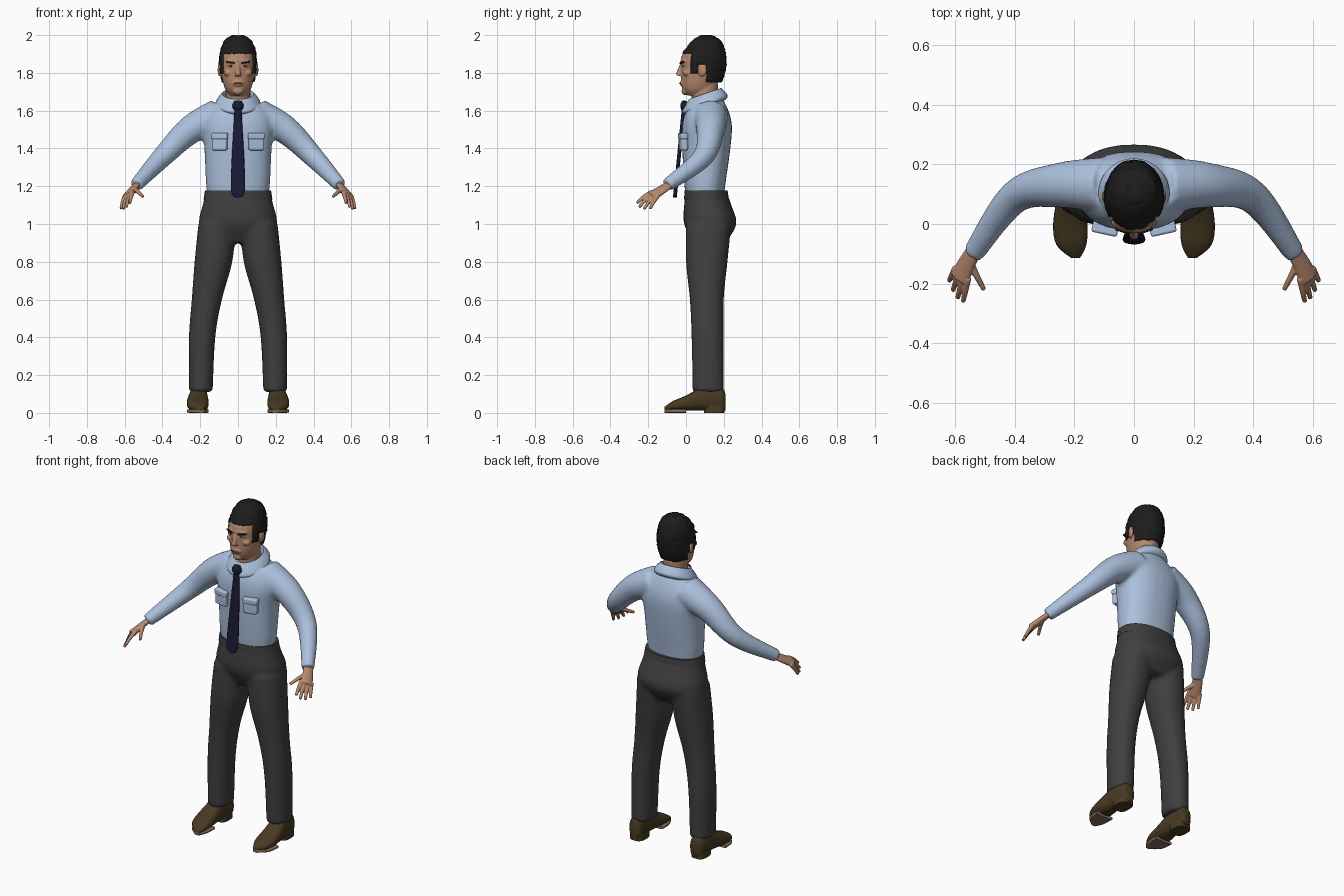
import bpy
import bmesh
import math
import random
from mathutils import Vector, Matrix

random.seed(4)
default_cube = bpy.data.objects.get("Cube")
if default_cube:
    bpy.data.objects.remove(default_cube, do_unlink=True)


def material(name, red, green, blue):
    mat = bpy.data.materials.new(name)
    mat.diffuse_color = (red, green, blue, 1)
    mat.use_nodes = True
    shader = mat.node_tree.nodes["Principled BSDF"]
    shader.inputs["Base Color"].default_value = mat.diffuse_color
    shader.inputs["Roughness"].default_value = .8
    return mat


SHIRT = material("light_blue_cloth", .41, .53, .72)
TROUSER = material("charcoal_cloth", .05, .05, .05)
NAVY = material("navy_silk", .01, .01, .035)
SKIN = material("skin", .47, .25, .155)
LIP = material("lip", .33, .15, .1)
HAIR = material("black_hair", .012, .012, .012)
WHITE = material("eye_white", .6, .58, .55)
BROWN = material("brown_leather", .065, .042, .016)
SOLE = material("tan_sole", .25, .15, .1)

X_AXIS, Y_AXIS, Z_AXIS = Vector((1, 0, 0)), Vector((0, 1, 0)), Vector((0, 0, 1))
SIDES = {"left": 1, "right": -1}


def spline(rows, steps):
    """Smooth run of values passing through every given row."""
    last = len(rows) - 1
    result = []
    for i in range(last):
        before, start, end, after = (rows[max(i - 1, 0)], rows[i], rows[i + 1], rows[min(i + 2, last)])
        for k in range(steps):
            t = k / steps
            result.append([b + t / 2 * (c - a + t * (2 * a - 5 * b + 4 * c - d + t * (3 * (b - c) + d - a)))
                           for a, b, c, d in zip(before, start, end, after)])
    return result + [list(rows[last])]


def loft(bm, rows, u=X_AXIS, v=Y_AXIS, count=28, steps=6, power=2, mirror=1):
    """Skin of rings (x, y, z, u radius, v radius); without v the rings follow the path."""
    rows = spline(rows, steps)
    centres = [Vector((mirror * x, y, z)) for x, y, z, ru, rv in rows]
    rings = []
    for i, (centre, row) in enumerate(zip(centres, rows)):
        wide, deep = Vector((mirror * u.x, u.y, u.z)), v
        if v is None:
            along = centres[min(i + 1, len(rows) - 1)] - centres[max(i - 1, 0)]
            deep = along.cross(wide).normalized()
            wide = deep.cross(along).normalized()
        ring = []
        for k in range(count):
            angle = math.tau * k / count
            a, b = (math.copysign(abs(w) ** (2 / power), w) for w in (math.cos(angle), math.sin(angle)))
            ring.append(bm.verts.new(centre + wide * a * row[-2] + deep * b * row[-1]))
        rings.append(ring)
    for lower, upper in zip(rings, rings[1:]):
        for k in range(count):
            bm.faces.new((lower[k], lower[k - 1], upper[k - 1], upper[k]))
    bm.faces.new(rings[0])
    bm.faces.new(rings[-1][::-1])


def body_rows(profile):
    """Rings from (height, front, back, half width)."""
    return [(0, (front + back) / 2, z, width, (back - front) / 2) for z, front, back, width in profile]


def tube(bm, points, start, end, across=Z_AXIS, flat=1, mirror=1):
    """Tapering tube through the points."""
    rows = []
    for i, point in enumerate(points):
        radius = start + (end - start) * i / (len(points) - 1)
        rows.append((*point, radius, radius * flat))
    loft(bm, rows, u=across, v=None, mirror=mirror)


def placement(location, size, turn, tilt):
    return (Matrix.Translation(location) @ Matrix.Rotation(turn, 4, 'Z')
            @ Matrix.Rotation(tilt, 4, 'Y') @ Matrix.Diagonal((*size, 1)))


def ball(bm, location, size, turn=0):
    bmesh.ops.create_uvsphere(bm, u_segments=20, v_segments=12, radius=1,
                              matrix=placement(location, size, turn, 0))


def box(bm, location, size, turn=0, tilt=0):
    bmesh.ops.create_cube(bm, size=1, matrix=placement(location, size, turn, tilt))


def finish(bm, name, mat, voxel=0, relax=0, bevel=0):
    """Turn the mesh into a shaded object, optionally merged or bevelled."""
    bmesh.ops.recalc_face_normals(bm, faces=bm.faces)
    mesh = bpy.data.meshes.new(name)
    bm.to_mesh(mesh)
    bm.free()
    mesh.shade_smooth()
    mesh.set_sharp_from_angle(angle=math.radians(55))
    mesh.materials.append(mat)
    part = bpy.data.objects.new(name, mesh)
    bpy.context.scene.collection.objects.link(part)
    if voxel:
        merge = part.modifiers.new("merge", 'REMESH')
        merge.mode, merge.voxel_size, merge.use_smooth_shade = 'VOXEL', voxel, True
        smooth = part.modifiers.new("relax", 'SMOOTH')
        smooth.factor, smooth.iterations = .5, relax
    if bevel:
        rounding = part.modifiers.new("rounding", 'BEVEL')
        rounding.width, rounding.segments = bevel, 3
    return part


# Shirt: torso and sleeves merged into one cloth
bm = bmesh.new()
loft(bm, body_rows([(1.14, 0, .2, .16), (1.22, -.01, .21, .17), (1.4, -.02, .235, .178), (1.52, -.02, .243, .19),
                    (1.6, 0, .225, .16), (1.67, .04, .19, .08)]), power=2.3)
sleeve = [(.1, .13, 1.57), (.25, .13, 1.5), (.4, .09, 1.355), (.54, -.1, 1.205)]
for mirror in SIDES.values():
    tube(bm, sleeve, .095, .036, mirror=mirror)
finish(bm, "shirt", SHIRT, voxel=.011, relax=5)

# Collar, folded over and lower at the front
bm = bmesh.new()
fold = [(.07, 1.6), (.08, 1.68), (.09, 1.685), (.12, 1.64), (.11, 1.62)]
loft(bm, [(0, .1, z, radius, radius) for radius, z in fold], v=Vector((0, 1, .35)))
finish(bm, "collar", SHIRT)

# Chest pockets with flaps
for side, mirror in SIDES.items():
    bm = bmesh.new()
    box(bm, (mirror * .097, -.014, 1.43), (.08, .034, .08), turn=mirror * .22)
    box(bm, (mirror * .097, -.016, 1.465), (.088, .038, .034), turn=mirror * .22)
    finish(bm, side + "_pocket", SHIRT, bevel=.008)

# Tie, leaning forward towards its tip, with knot
bm = bmesh.new()
blade = [(1.65, .02), (1.58, .02), (1.2, .038), (1.14, .01)]
loft(bm, [(0, (z - 1.73) / 10, z, width, .01) for z, width in blade], power=2.6)
ball(bm, (0, -.01, 1.625), (.03, .02, .03))
finish(bm, "tie", NAVY)

# Trousers: hips and legs merged
bm = bmesh.new()
loft(bm, body_rows([(1.17, 0, .215, .17), (1.1, -.01, .24, .187), (1, -.01, .267, .204), (.9, .04, .21, .12)]),
     power=2.3)
leg = [(.11, .12, 1, .1, .12), (.13, .11, .8, .1, .11), (.165, .11, .6, .08, .09),
       (.19, .115, .4, .07, .086), (.197, .118, .11, .063, .083)]
for mirror in SIDES.values():
    loft(bm, leg, power=2.2, mirror=mirror)
finish(bm, "trousers", TROUSER, voxel=.012, relax=5)

# Waistband
bm = bmesh.new()
loft(bm, body_rows([(1.13, -.01, .227, .182), (1.178, -.008, .22, .175)]), power=2.3)
finish(bm, "waistband", TROUSER)

# Shoes from (y, half width, half height), with flat soles and heel blocks
last = [(.21, .02, .04), (.19, .04, .06), (.1, .048, .065), (0, .058, .04), (-.07, .05, .025), (-.114, .015, .01)]
shoe = [(.19 + width * .4, y, height + .012, width, height) for y, width, height in last]
sole = [(x, y, .01, width, .01) for x, y, z, width, height in shoe if y < .05]
for side, mirror in SIDES.items():
    bm = bmesh.new()
    loft(bm, shoe, v=Z_AXIS, power=2.4, mirror=mirror)
    finish(bm, side + "_shoe", BROWN)
    bm = bmesh.new()
    loft(bm, sole, v=Z_AXIS, power=5, mirror=mirror)
    finish(bm, side + "_sole", SOLE)
    bm = bmesh.new()
    loft(bm, [(.206, .15, z, .044, .055) for z in (0, .045)], power=3, mirror=mirror)
    finish(bm, side + "_heel", BROWN)

# Hands: palm, thumb and a fan of four fingers merged
across = Vector((2, 2, -1)).normalized()
first_knuckle, last_knuckle = Vector((.56, -.195, 1.16)), Vector((.602, -.155, 1.138))
first_tip, last_tip = Vector((.573, -.26, 1.11)), Vector((.62, -.19, 1.08))
for side, mirror in SIDES.items():
    bm = bmesh.new()
    tube(bm, [(.53, -.08, 1.215), (.56, -.13, 1.18), (.586, -.183, 1.147)], .027, .036, across, .55, mirror)
    for finger in range(4):
        knuckle = first_knuckle.lerp(last_knuckle, finger / 3)
        tip = first_tip.lerp(last_tip, finger / 3)
        tip += (tip - knuckle) * .25 * math.sin(math.pi * finger / 3)
        root = knuckle.lerp(tip, -.2)
        bend = knuckle.lerp(tip, .5) + Z_AXIS * .006
        tube(bm, [root, bend, tip], .012, .008, across, mirror=mirror)
    tube(bm, [(.556, -.115, 1.188), (.53, -.17, 1.17), (.503, -.22, 1.145)], .014, .008, across, mirror=mirror)
    finish(bm, side + "_hand", SKIN, voxel=.004, relax=2)

# Head: skull, neck, nose, brow, chin, cheeks and ears merged
skull = body_rows([(1.68, .01, .1, .04), (1.72, -.02, .15, .07), (1.8, -.026, .19, .089), (1.89, -.023, .197, .09),
                   (1.96, .03, .17, .066), (1.99, .08, .12, .02)])
bm = bmesh.new()
loft(bm, skull)
loft(bm, [(0, .1, z, .065, .07) for z in (1.6, 1.74)])
tube(bm, [(0, -.02, 1.85), (0, -.034, 1.81), (0, -.038, 1.785)], .009, .017, X_AXIS)
ball(bm, (0, 0, 1.862), (.066, .031, .014))
ball(bm, (0, -.006, 1.703), (.027, .018, .02))
ball(bm, (0, -.016, 1.745), (.032, .017, .018))
for mirror in SIDES.values():
    ball(bm, (mirror * .096, .087, 1.815), (.011, .024, .035), turn=mirror * -.25)
    ball(bm, (mirror * .05, .005, 1.8), (.026, .022, .018))
finish(bm, "head", SKIN, voxel=.005, relax=3)

# Eyes, frowning brows and mouth
for side, mirror in SIDES.items():
    bm = bmesh.new()
    ball(bm, (mirror * .037, -.008, 1.836), (.017, .012, .007), turn=mirror * .25)
    finish(bm, side + "_eye", WHITE)
    bm = bmesh.new()
    ball(bm, (mirror * .036, -.017, 1.836), (.006, .005, .006))
    finish(bm, side + "_iris", HAIR)
    bm = bmesh.new()
    box(bm, (mirror * .04, -.022, 1.855), (.046, .012, .008), turn=mirror * .3, tilt=mirror * -.15)
    finish(bm, side + "_eyebrow", HAIR, bevel=.002)
bm = bmesh.new()
ball(bm, (0, -.026, 1.745), (.025, .01, .005))
finish(bm, "mouth", LIP)


def below_hairline(face):
    """Forehead, sideburn, ear and nape each have their own hairline."""
    spot = face.calc_center_median()
    limit = 1.9 if spot.y < .03 else 1.8 if spot.y < .06 else 1.85 if spot.y < .11 else 1.745
    return spot.z < limit


# Hair: enlarged skull trimmed along the hairline, then ruffled
bm = bmesh.new()
middle = Vector((0, .09, 1.86))
grow = .008
loft(bm, [(x, y + grow, middle.z + (z - middle.z) * 1.07, width + grow, depth + grow)
          for x, y, z, width, depth in skull], count=52, steps=8)
bmesh.ops.delete(bm, geom=[face for face in bm.faces if below_hairline(face)], context='FACES')
for vert in bm.verts:
    vert.co += (vert.co - middle).normalized() * random.uniform(-.003, .003)
hair = finish(bm, "hair", HAIR)
shell = hair.modifiers.new("thickness", 'SOLIDIFY')
shell.thickness, shell.offset = .014, -1
